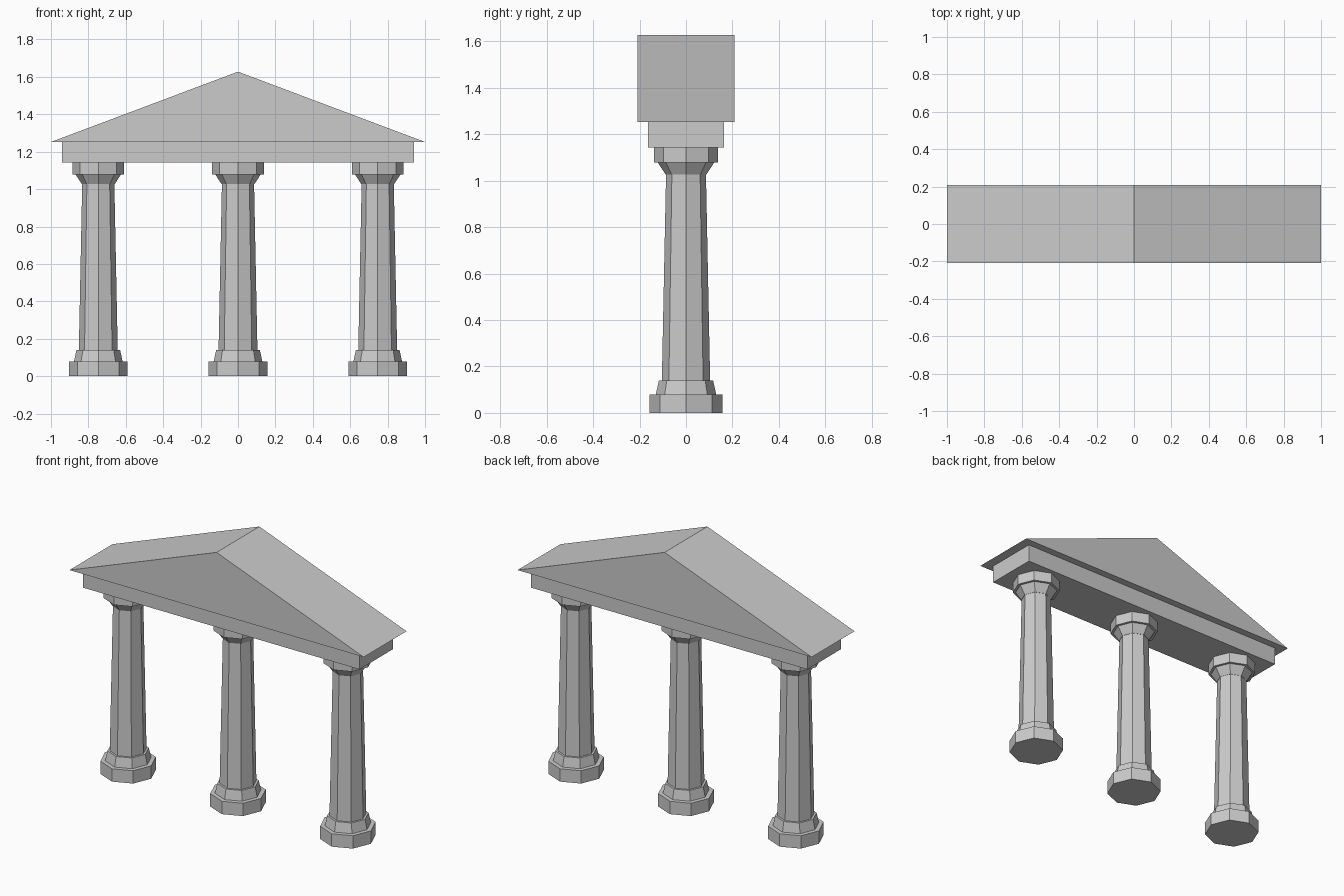
import bpy
import bmesh
from math import cos, sin, pi

cube = bpy.data.objects.get("Cube")
if cube:
    bpy.data.objects.remove(cube, do_unlink=True)

# Plain grey stone
GREY = (0.6, 0.6, 0.6, 1)
stone = bpy.data.materials.new("grey_stone")
stone.use_nodes = True
stone.diffuse_color = GREY
stone.node_tree.nodes["Principled BSDF"].inputs["Base Color"].default_value = GREY


def finish(name, bm, x=0):
    bmesh.ops.recalc_face_normals(bm, faces=bm.faces)
    mesh = bpy.data.meshes.new(name)
    bm.to_mesh(mesh)
    bm.free()
    mesh.materials.append(stone)
    obj = bpy.data.objects.new(name, mesh)
    obj.location.x = x
    bpy.context.collection.objects.link(obj)


def lathe(name, profile, x, sides=8):
    """Flat-sided turned shape from (radius, height) points."""
    bm = bmesh.new()
    rings = [[bm.verts.new((r * cos(2 * pi * i / sides), r * sin(2 * pi * i / sides), z))
              for i in range(sides)] for r, z in profile]
    for low, high in zip(rings, rings[1:]):
        for i in range(sides):
            j = (i + 1) % sides
            bm.faces.new((low[i], low[j], high[j], high[i]))
    bm.faces.new(rings[0])
    bm.faces.new(rings[-1])
    finish(name, bm, x)


def prism(name, outline, depth):
    """Outline in x and z, extruded along y."""
    bm = bmesh.new()
    front = bm.faces.new([bm.verts.new((x, -depth / 2, z)) for x, z in outline])
    back = bmesh.ops.extrude_face_region(bm, geom=[front], use_keep_orig=True)["geom"]
    moved = [v for v in back if isinstance(v, bmesh.types.BMVert)]
    bmesh.ops.translate(bm, verts=moved, vec=(0, depth, 0))
    finish(name, bm)


# Columns: base, tapered shaft and capital
for side, x in (("right", -0.747), ("middle", 0), ("left", 0.747)):
    lathe(side + "_column_base",
          [(0.157, 0), (0.157, 0.079), (0.13, 0.079), (0.117, 0.139)], x)
    lathe(side + "_column_shaft", [(0.104, 0.139), (0.086, 1.027)], x)
    lathe(side + "_column_capital",
          [(0.088, 1.027), (0.122, 1.079), (0.138, 1.079), (0.138, 1.143)], x)

# Beam across the columns
BEAM_TOP = 1.252
prism("beam", [(-0.94, 1.143), (0.94, 1.143), (0.94, BEAM_TOP), (-0.94, BEAM_TOP)], 0.326)

# Triangular roof
prism("roof", [(-1, BEAM_TOP), (1, BEAM_TOP), (0, 1.628)], 0.416)
